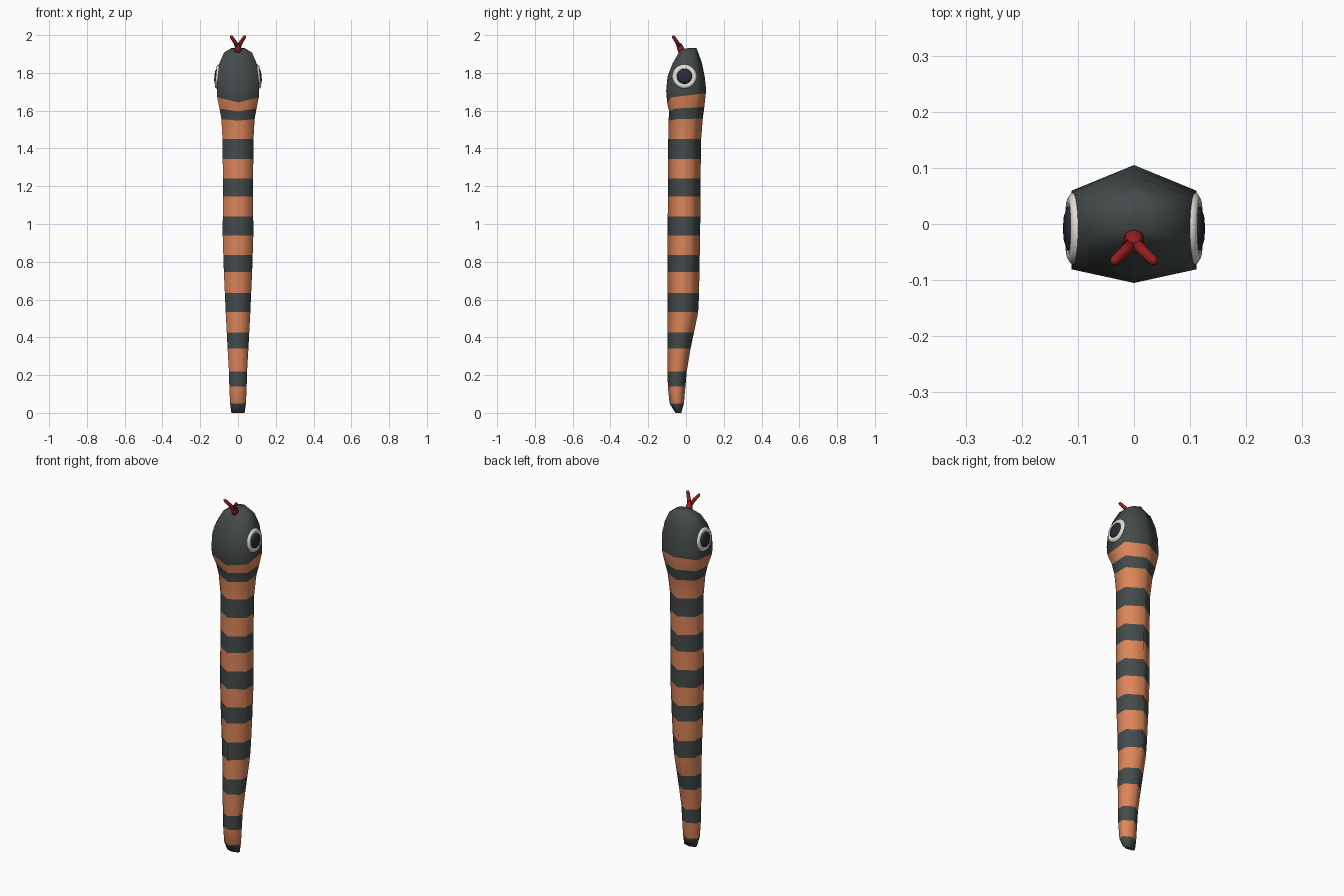
import bpy, bmesh, math
from mathutils import Vector, Matrix

if "Cube" in bpy.data.objects:
    bpy.data.objects.remove(bpy.data.objects["Cube"], do_unlink=True)


def material(name, rgb):
    m = bpy.data.materials.new(name)
    m.use_nodes = True
    m.diffuse_color = (*rgb, 1)
    m.node_tree.nodes["Principled BSDF"].inputs["Base Color"].default_value = (*rgb, 1)
    return m


ORANGE = material("orange skin", (0.72, 0.235, 0.098))
DARK = material("dark grey skin", (0.058, 0.070, 0.069))
WHITE = material("eye white", (0.75, 0.73, 0.67))
PUPIL = material("dark pupil", (0.023, 0.023, 0.042))
RED = material("tongue red", (0.30, 0.013, 0.014))


def finish(name, bm, mats):
    bmesh.ops.recalc_face_normals(bm, faces=bm.faces)
    for f in bm.faces:
        f.smooth = True
    me = bpy.data.meshes.new(name)
    bm.to_mesh(me)
    bm.free()
    ob = bpy.data.objects.new(name, me)
    bpy.context.collection.objects.link(ob)
    for m in mats:
        me.materials.append(m)


def skin(bm, rings, mats=None):
    """Bridge closed rings of points, cap both ends; mats gives one index per band."""
    loops = [[bm.verts.new(p) for p in r] for r in rings]
    n = len(loops[0])
    mats = mats or [0] * (len(loops) - 1)
    for a, b, m in zip(loops, loops[1:], mats):
        for i in range(n):
            f = bm.faces.new((a[i], a[(i + 1) % n], b[(i + 1) % n], b[i]))
            f.material_index = m
    bm.faces.new(loops[0]).material_index = mats[0]
    bm.faces.new(loops[-1]).material_index = mats[-1]


# Body and head: height, half width, front y, back y, slant of the ring
KEYS = [
    (0.00, .035, -.056, -.025, 0), (0.05, .042, -.087, -.011, 0),
    (0.14, .046, -.096, -.003, 0), (0.22, .048, -.098, .004, 0),
    (0.34, .055, -.098, .024, 0), (0.53, .065, -.097, .064, 0),
    (0.62, .069, -.097, .069, 0), (0.75, .075, -.097, .071, 0),
    (0.94, .081, -.097, .075, 0), (1.24, .080, -.096, .077, 0),
    (1.45, .082, -.094, .080, 0), (1.556, .088, -.092, .089, .03),
    (1.614, .098, -.090, .097, .06), (1.68, .110, -.100, .105, .12),
    (1.72, .111, -.105, .105, .05), (1.78, .109, -.098, .099, 0),
    (1.85, .099, -.071, .085, 0), (1.908, .074, -.038, .065, 0),
    (1.93, .034, -.020, .054, .05),
]
# Heights where the skin changes colour, starting with the dark tail tip
CUTS = [0.05, 0.14, 0.22, 0.34, 0.425, 0.535, 0.635, 0.745, 0.835,
        0.94, 1.04, 1.145, 1.24, 1.345, 1.45, 1.556, 1.614, 1.68]


def section(z):
    for a, b in zip(KEYS, KEYS[1:]):
        if a[0] <= z <= b[0]:
            t = (z - a[0]) / (b[0] - a[0])
            return [p + (q - p) * t for p, q in zip(a, b)]


def hexagon(z):
    """Evenly rounded along the body, flat-sided on the head."""
    z, w, yf, yb, slant = section(z)
    mid, half = (yf + yb) / 2, (yb - yf) / 2
    head = min(max((z - 1.5) / 0.18, 0), 1)
    kf, kb = -.4 - .37 * head, .4 + .16 * head
    ring = []
    for x, k in [(0, -1), (w, kf), (w, kb), (0, 1), (-w, kb), (-w, kf)]:
        y = mid + k * half
        chin_drop = .2 * slant if k == -1 else 0
        ring.append((x, y, z + slant * y - chin_drop))
    return ring


heights = sorted({k[0] for k in KEYS} | set(CUTS))
bands = []
for lo, hi in zip(heights, heights[1:]):
    passed = sum(c < (lo + hi) / 2 for c in CUTS)
    bands.append(1 if passed % 2 == 0 else 0)
bm = bmesh.new()
skin(bm, [hexagon(z) for z in heights], bands)
finish("body", bm, [ORANGE, DARK])

# Eyes: low white rim around a domed pupil, (radius, outward offset)
RIM = [(.060, -.020), (.065, -.007), (.062, .003), (.054, .008), (.046, .008), (.039, .004)]
DOME = [(.041, .002), (.039, .009), (.024, .014), (.004, .015)]


def turned(profile, side, sides=24):
    place = Matrix.Translation((side * .110, -.008, 1.781)) @ Matrix.Rotation(side * -.10, 4, 'Y')
    return [[place @ Vector((side * d, r * math.cos(math.tau * i / sides),
                             r * math.sin(math.tau * i / sides))) for i in range(sides)]
            for r, d in profile]


for name, side in (("left", 1), ("right", -1)):
    bm = bmesh.new()
    skin(bm, turned(RIM, side))
    finish(name + "_eye_white", bm, [WHITE])
    bm = bmesh.new()
    skin(bm, turned(DOME, side))
    finish(name + "_pupil", bm, [PUPIL])


# Forked tongue: a thick stem and two thin prongs
def tube(bm, path, radii, sides=8):
    path = [Vector(p) for p in path]
    rings = []
    for i, p in enumerate(path):
        d = path[min(i + 1, len(path) - 1)] - path[max(i - 1, 0)]
        rot = d.to_track_quat('Z', 'Y')
        rings.append([p + rot @ Vector((radii[i] * math.cos(math.tau * k / sides),
                                        radii[i] * math.sin(math.tau * k / sides), 0))
                      for k in range(sides)])
    skin(bm, rings)


bm = bmesh.new()
tube(bm, [(0, -.018, 1.900), (0, -.030, 1.932), (0, -.039, 1.953)], [.018, .018, .013])
for s in (1, -1):
    tube(bm, [(s * .005, -.036, 1.943), (s * .018, -.050, 1.966),
              (s * .034, -.065, 1.989), (s * .037, -.068, 1.996)],
         [.012, .010, .009, .006])
finish("tongue", bm, [RED])
